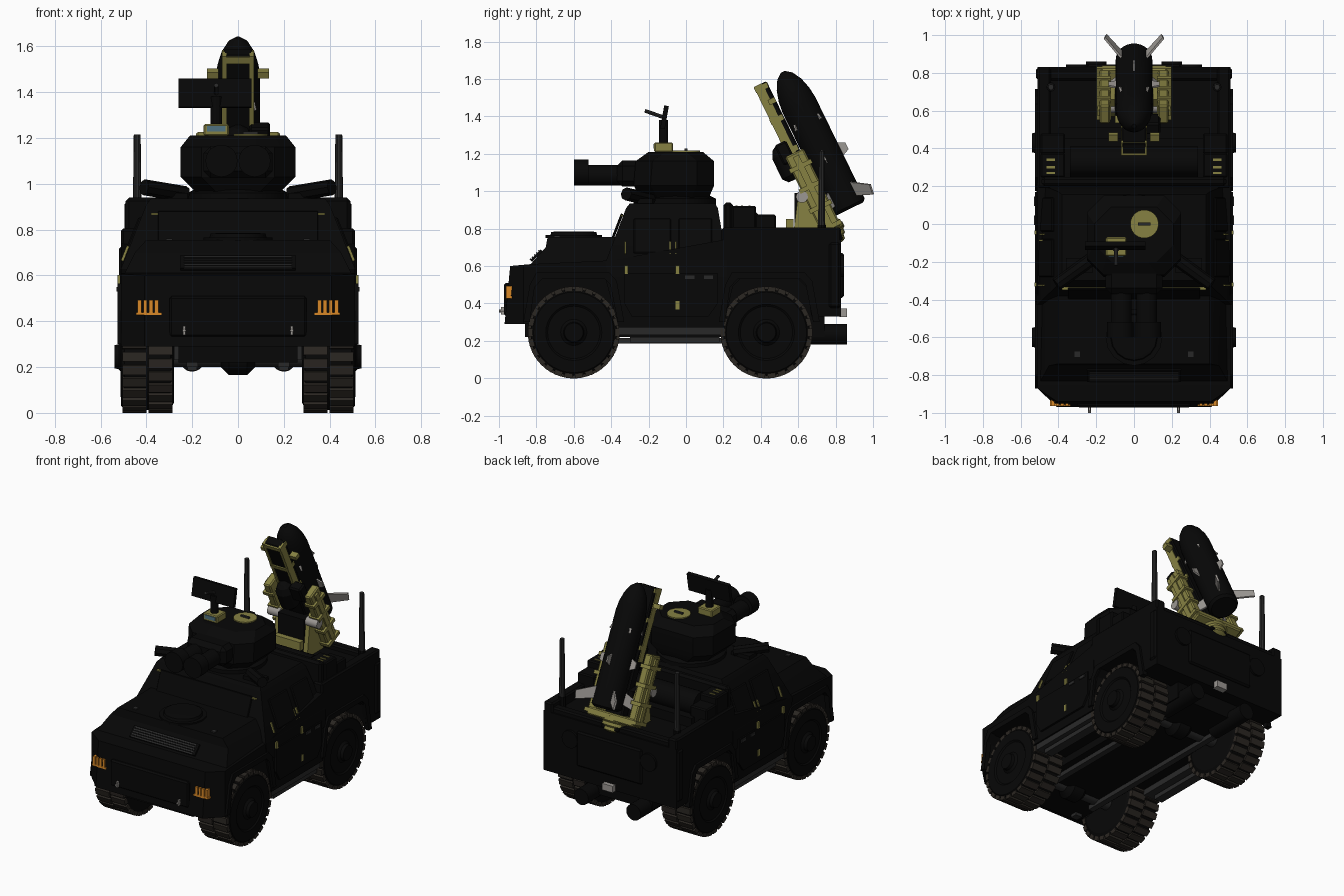
import bpy, bmesh, math
from mathutils import Matrix, Vector

if "Cube" in bpy.data.objects:
    bpy.data.objects.remove(bpy.data.objects["Cube"])


def material(name, rgb):
    m = bpy.data.materials.new(name)
    m.diffuse_color = (*rgb, 1)
    m.use_nodes = True
    m.node_tree.nodes["Principled BSDF"].inputs["Base Color"].default_value = m.diffuse_color
    return m


BLACK = material("black_paint", (0.0022, 0.0022, 0.0022))
OLIVE = material("olive_metal", (0.24, 0.22, 0.055))
RUBBER = material("tread_rubber", (0.024, 0.02, 0.016))
STEEL = material("dark_steel", (0.022, 0.022, 0.022))
PALE = material("pale_grey", (0.33, 0.31, 0.29))
ORANGE = material("orange_lamp", (0.7, 0.25, 0.02))
GLASS = material("blue_glass", (0.08, 0.17, 0.22))
ID = Matrix.Identity(4)
T = Matrix.Translation


def finish(name, bm, mat, M=ID):
    bmesh.ops.recalc_face_normals(bm, faces=bm.faces)
    me = bpy.data.meshes.new(name)
    bm.transform(M)
    bm.to_mesh(me)
    bm.free()
    me.materials.append(mat)
    ob = bpy.data.objects.new(name, me)
    bpy.context.collection.objects.link(ob)
    return ob


def box(name, c, size, mat=BLACK, M=ID, bevel=0.0):
    bm = bmesh.new()
    bmesh.ops.create_cube(bm, size=1, matrix=T(c) @ Matrix.Diagonal((*size, 1)))
    if bevel:
        bmesh.ops.bevel(bm, geom=bm.edges[:], offset=bevel, segments=1, affect='EDGES')
    return finish(name, bm, mat, M)


def loft(name, rings, mat=BLACK, M=ID):
    """Skin between closed rings of equal length and cap both ends."""
    bm = bmesh.new()
    vs = [[bm.verts.new(p) for p in r] for r in rings]
    n = len(vs[0])
    for a, b in zip(vs, vs[1:]):
        for i in range(n):
            bm.faces.new((a[i], a[(i + 1) % n], b[(i + 1) % n], b[i]))
    bm.faces.new(vs[0])
    bm.faces.new(vs[-1])
    return finish(name, bm, mat, M)


def frustum(name, levels, mat=BLACK, ch=0.0):
    """Levels are (half width, y front, y back, z); ch cuts the plan corners."""
    def ring(h, a, b, z):
        if not ch:
            return [(-h, a, z), (h, a, z), (h, b, z), (-h, b, z)]
        return [(-h + ch, a, z), (h - ch, a, z), (h, a + ch, z), (h, b - ch, z),
                (h - ch, b, z), (-h + ch, b, z), (-h, b - ch, z), (-h, a + ch, z)]
    return loft(name, [ring(*l) for l in levels], mat)


def prism(name, prof, x0, x1, mat=BLACK, M=ID):
    return loft(name, [[(x, y, z) for y, z in prof] for x in (x0, x1)], mat, M)


def lathe(name, prof, mat=BLACK, M=ID, n=32):
    """Revolve (radius, z) points about local z."""
    ang = [2 * math.pi * i / n for i in range(n)]
    return loft(name, [[(r * math.cos(a), r * math.sin(a), z) for a in ang] for r, z in prof], mat, M)


def rod(name, p, q, r, mat=BLACK, r2=None, n=20, M=ID):
    p, q = Vector(p), Vector(q)
    R = (q - p).to_track_quat('Z', 'Y').to_matrix().to_4x4()
    return lathe(name, [(r, 0), (r2 or r, (q - p).length)], mat, M @ T(p) @ R, n)


# Lower hull with trapezoid wheel arches and chamfered nose
HULL = [(-.97, .29), (-.84, .29), (-.82, .48), (-.78, .53), (-.43, .53), (-.36, .27), (.2, .27),
        (.25, .49), (.29, .53), (.6, .53), (.65, .48), (.67, .33), (.83, .33), (.83, .74),
        (.2, .74), (-.4, .63), (-.83, .61), (-.94, .6)]
hull = prism("hull", HULL, -.51, .51)
bm = bmesh.new()
bm.from_mesh(hull.data)
bmesh.ops.bisect_plane(bm, geom=bm.verts[:] + bm.edges[:] + bm.faces[:], plane_co=(0, -.87, 0), plane_no=(0, 1, 0))
for v in bm.verts:
    if v.co.y < -.9:
        v.co.x *= .8
bm.to_mesh(hull.data)
bm.free()
box("chassis_core", (0, -.06, .39), (.52, 1.6, .34))
frustum("hood", [(.5, -.84, -.38, .6), (.45, -.75, -.38, .7), (.4, -.74, -.38, .755)])
frustum("cabin", [(.515, -.41, .22, .5), (.515, -.43, .22, .62), (.4, -.32, .17, .91), (.38, -.3, .155, .935)])

# Arch trims, door panels and olive fittings on both flanks
for s in (-1, 1):
    for nm, y in (("front", -.6), ("rear", .445)):
        outer = [(-.27, .3), (-.235, .5), (-.2, .565), (.19, .565), (.23, .52), (.27, .3)]
        inner = [(.235, .3), (.195, .5), (.165, .53), (-.17, .53), (-.21, .485), (-.235, .3)]
        prism(nm + "_arch_trim", [(y + a, b) for a, b in outer + inner], s * .49, s * .525)
    prism("door_lower", [(-.29, .33), (.12, .33), (.17, .4), (.17, .56), (-.33, .56), (-.33, .4)], s * .5, s * .524)
    lean = T((s * .465, 0, .75)) @ Matrix.Rotation(-s * math.atan2(.115, .29), 4, 'Y')
    for nm, y, w in (("front_window", -.18, .2), ("rear_window", .05, .18)):
        box(nm, (0, y, .01), (.02, w, .2), M=lean, bevel=.006)
    for y in (-.325, -.085, -.055):
        box("door_seam", (s * .006, y, -.06), (.012, .008, .07), OLIVE, lean)
    for y, z in ((-.32, .58), (-.045, .58), (-.045, .39)):
        box("door_hinge", (s * .516, y, z), (.02, .02, .045), OLIVE)
    for y in (.02, .12):
        box("door_handle", (s * .52, y, .54), (.02, .05, .02), STEEL)
    box("side_step", (s * .44, -.07, .25), (.12, .58, .04), STEEL)
    box("step_tread", (s * .45, -.06, .205), (.06, .48, .03), STEEL)
    box("under_rail", (s * .2, -.06, .2), (.04, 1.2, .03), STEEL)
    # Front lamps, tow pins, hood fittings
    for i in range(4):
        box("lamp_bar", (s * (.355 + i * .025), -.935, .465), (.017, .055, .055), ORANGE)
    box("lamp_base", (s * .39, -.935, .433), (.11, .055, .012), ORANGE)
    rod("tow_pin", (s * .235, -.95, .36), (s * .235, -1, .36), .008, PALE, n=8)
    box("tow_pin_plate", (s * .235, -.975, .36), (.012, .03, .04), PALE)
    box("hood_latch", (s * .3, -.69, .757), (.03, .03, .01), STEEL)
    box("tow_lug", (s * .2, -.8, .24), (.05, .05, .08), STEEL)
    # Smoke launchers leaning outward from the roof
    rod("smoke_launcher", (s * .23, -.19, .955), (s * .41, -.32, .985), .035, n=8)
    box("launcher_bracket", (s * .29, -.22, .94), (.14, .08, .04))
    # Bed walls, stowage and antennas
    box("bed_wall", (s * .475, .51, .76), (.07, .64, .09), bevel=.01)
    box("stowage_box", (s * .43, .31, .83), (.13, .13, .18), bevel=.008)
    box("stowage_box_low", (s * .43, .425, .81), (.13, .11, .13), bevel=.008)
    box("rear_corner_post", (s * .46, .795, .55), (.12, .07, .36), bevel=.015)
    rod("antenna_base", (s * .44, .725, .74), (s * .44, .725, .82), .024, n=10)
    rod("antenna", (s * .44, .725, .8), (s * .44, .725, 1.215), .02, STEEL, .015, 10)
    for y in (.27, .3, .34):
        box("bed_tie", (s * .44, y, .92), (.045, .012, .008), OLIVE)
    rod("rear_drum", (s * .3, .82, .6), (s * .3, .845, .6), .06)

# Front end and hood details
box("windshield", (0, 0, 0), (.7, .014, .17), M=T((0, -.372, .8)) @ Matrix.Rotation(math.radians(-21), 4, 'X'), bevel=.004)
box("windshield_trim", (0, -.341, .868), (.76, .016, .008), OLIVE)
grille = T((0, -.8, .655)) @ Matrix.Rotation(math.radians(45), 4, 'X')
box("grille_frame", (0, 0, 0), (.5, .08, .014), M=grille)
for i in range(5):
    box("grille_slat", (0, -.036 + i * .016, .006), (.47, .008, .012), STEEL, grille)
box("front_panel", (0, -.957, .42), (.6, .03, .18), bevel=.01)
box("front_bumper", (0, -.8, .26), (.56, .06, .06), STEEL)
lathe("hood_hatch", [(.15, .75), (.15, .765), (.125, .765), (.12, .782), (.09, .785)], BLACK, T((0, -.6, 0)), 16)

# Rear bed, roll wall, drum and tail
box("roll_wall", (0, .225, .84), (.98, .05, .2), bevel=.015)
rod("transverse_drum", (-.34, .33, .82), (.34, .33, .82), .08)
box("bed_front_rail", (0, .48, .77), (.8, .06, .07))
box("tail_rail", (0, .79, .75), (.9, .06, .05), bevel=.01)
box("tail_panel", (0, .83, .55), (.5, .03, .24), bevel=.01)
box("tow_hitch", (0, .84, .35), (.08, .04, .045), PALE)
for x in (-.2, .2):
    rod("exhaust", (x, .55, .235), (x, .86, .235), .055)

# Wheels, treads and axles
for y in (-.6, .43):
    rod("axle", (-.4, y, .245), (.4, y, .245), .045, STEEL)
    lathe("differential", [(.03, -.09), (.08, -.04), (.08, .04), (.03, .09)], BLACK,
          T((0, y, .245)) @ Matrix.Rotation(math.pi / 2, 4, 'Y'), 16)
    for s in (-1, 1):
        W = T((s * .395, y, .245)) @ Matrix.Rotation(s * math.pi / 2, 4, 'Y')
        lathe("tyre", [(.1, -.11), (.2, -.115), (.232, -.1), (.232, .1), (.215, .115), (.15, .118),
                       (.14, .11), (.07, .112), (.055, .125), (.05, .145), (.03, .145)], BLACK, W, 36)
        for i in range(26):
            for k, off in ((-.057, 0), (.057, .5)):
                a = 2 * math.pi * (i + off) / 26
                box("tread_block", (.232, 0, k), (.027, .042, .106), RUBBER, W @ Matrix.Rotation(a, 4, 'Z'))

# Turret with twin barrels
lathe("turret_ring", [(.22, .92), (.22, .96), (.18, .98)], BLACK, T((0, -.06, 0)), 24)
frustum("turret", [(.18, -.24, .12, .96), (.25, -.28, .15, 1.03), (.25, -.27, .15, 1.16), (.21, -.2, .09, 1.21)], ch=.09)
box("gun_mantlet", (0, -.3, 1.095), (.3, .14, .14), bevel=.03)
for s in (-1, 1):
    rod("gun_barrel", (s * .068, -.3, 1.085), (s * .068, -.53, 1.085), .055)
    rod("gun_muzzle", (s * .072, -.52, 1.1), (s * .072, -.6, 1.1), .07)
rod("turret_hatch", (.055, 0, 1.2), (.055, 0, 1.218), .075, OLIVE, n=28)
box("hatch_grip", (.055, 0, 1.222), (.065, .015, .012), STEEL)

# Radar sensor on the turret
box("radar_base", (-.095, -.12, 1.235), (.11, .1, .05), OLIVE, bevel=.006)
box("radar_lens", (-.095, -.172, 1.24), (.08, .006, .025), GLASS)
rod("radar_mast", (-.095, -.12, 1.25), (-.095, -.12, 1.38), .025, n=12)
box("radar_panel", (0, 0, 0), (.32, .025, .125), M=T((-.1, -.115, 1.395)) @ Matrix.Rotation(math.radians(-10), 4, 'X'))
rod("radar_feed", (-.095, -.12, 1.395), (-.095, -.22, 1.43), .01, STEEL, n=8)

# Missile, built upright in the tilted launcher frame
L = T((0, .875, .905)) @ Matrix.Rotation(math.radians(26), 4, 'X')
lathe("missile", [(.08, 0), (.097, .015), (.097, .62), (.09, .68), (.073, .74), (.045, .79), (.012, .815)], BLACK, L)
for k in range(4):
    F = L @ Matrix.Rotation(math.pi / 4 + k * math.pi / 2, 4, 'Z')
    prism("tail_fin", [(.09, .05), (.21, .015), (.22, .07), (.09, .13)], -.006, .006, PALE, F)
    G = L @ Matrix.Rotation(k * math.pi / 2, 4, 'Z')
    prism("mid_fin", [(.09, .27), (.135, .29), (.135, .33), (.09, .35)], -.005, .005, PALE, G)
    prism("nose_fin", [(.09, .5), (.11, .5), (.09, .55)], -.006, .006, PALE, F)

# Launch rail, cradle and pedestal
box("launch_rail", (0, -.135, .34), (.13, .07, .94), BLACK, L, .008)
for s in (-1, 1):
    box("rail_edge", (s * .06, -.15, .57), (.02, .05, .48), OLIVE, L)
    box("side_beam", (s * .155, -.135, .17), (.055, .11, .46), OLIVE, L, .008)
    box("side_channel", (s * .187, -.135, .17), (.014, .035, .42), OLIVE, L)
    for z in (-.04, .08, .2, .32):
        box("beam_rib", (s * .16, -.135, z), (.075, .13, .025), OLIVE, L)
    box("rail_clamp", (s * .11, -.12, .7), (.05, .04, .03), OLIVE, L)
    prism("pedestal_cheek", [(.57, .74), (.75, .74), (.72, .95), (.66, 1.04), (.6, .98)], s * .1, s * .13, OLIVE)
    rod("trunnion", (s * .1, .62, .97), (s * .19, .62, .97), .032, PALE, n=16)
for z in (.42, .6, .79):
    box("rail_crosspiece", (0, -.14, z), (.14, .075, .03), OLIVE, L)
box("cradle_foot", (0, -.13, -.045), (.35, .12, .05), OLIVE, L, .008)
lathe("blast_cup", [(.05, -.14), (.075, -.13), (.075, -.11), (.088, -.1), (.088, -.08), (.1, -.07), (.1, -.04)], OLIVE,
      L @ T((0, -.165, 0)))
lathe("tracking_unit", [(.04, .27), (.065, .3), (.065, .42), (.045, .46), (.02, .475)], BLACK, L @ T((0, -.19, 0)), 20)
box("guidance_box", (.095, -.18, .42), (.09, .07, .12), BLACK, L, .01)
box("pedestal_core", (0, .65, .87), (.2, .14, .24))
box("pedestal_front", (0, .555, .82), (.2, .04, .06), OLIVE)

# Smooth the round parts while keeping hard edges
bpy.ops.object.select_all(action='SELECT')
bpy.context.view_layer.objects.active = hull
bpy.ops.object.shade_smooth_by_angle(angle=math.radians(25))
